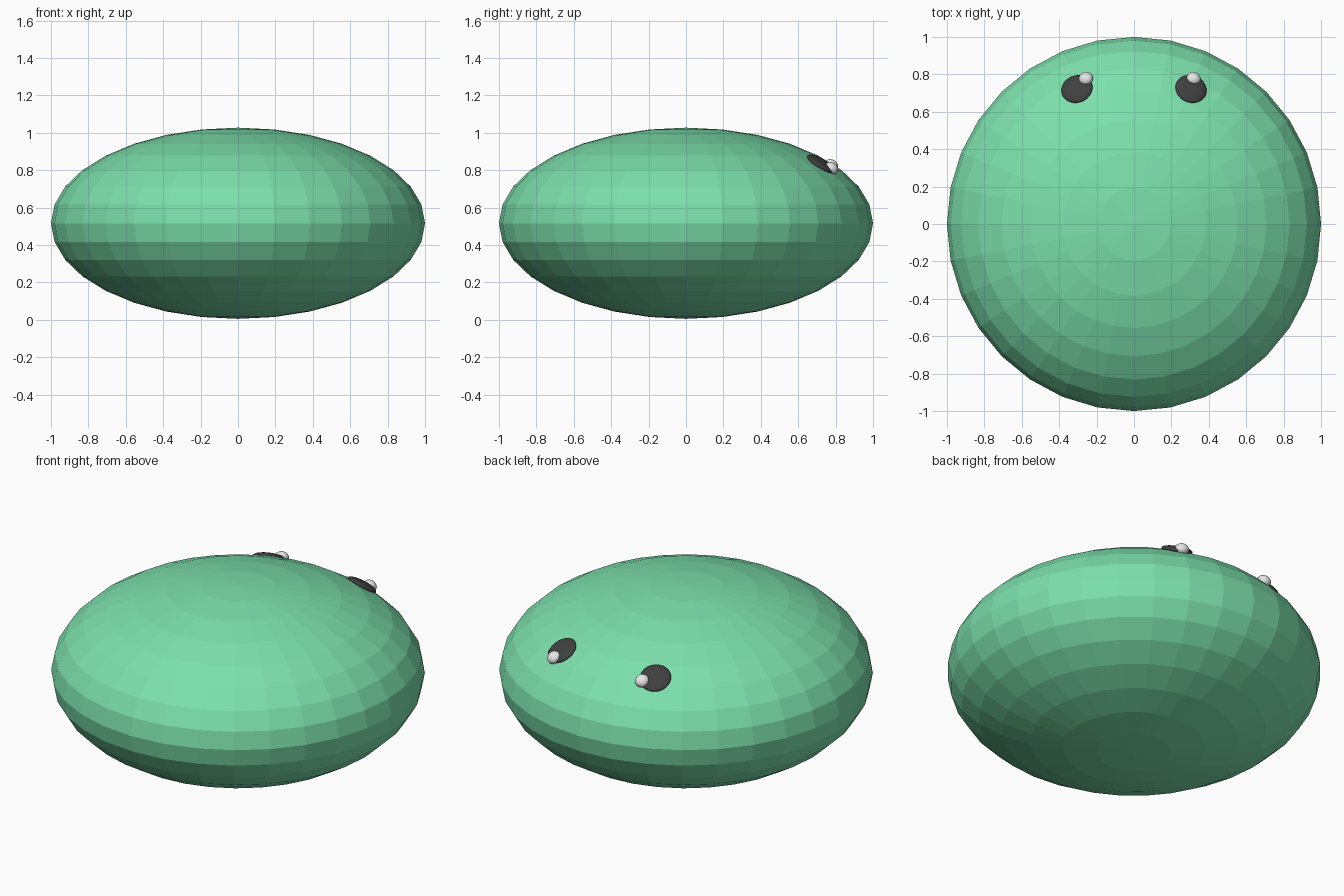
import bpy
from mathutils import Vector

if "Cube" in bpy.data.objects:
    bpy.data.objects.remove(bpy.data.objects["Cube"], do_unlink=True)

CENTRE, HALF = 0.516, 0.511  # height of the body's middle, half its height


def material(name, colour):
    m = bpy.data.materials.new(name)
    m.use_nodes = True
    m.diffuse_color = (*colour, 1)
    m.node_tree.nodes["Principled BSDF"].inputs["Base Color"].default_value = (*colour, 1)
    return m


def ellipsoid(name, place, size, mat, segments=32, rings=16, normal=None, smooth=False):
    bpy.ops.mesh.primitive_uv_sphere_add(segments=segments, ring_count=rings, radius=1, location=place)
    ob = bpy.context.object
    ob.name = name
    ob.scale = size
    if normal:
        ob.rotation_euler = normal.to_track_quat("Z", "Y").to_euler()
    ob.data.materials.append(mat)
    if smooth:
        bpy.ops.object.shade_smooth()
    return ob


def on_body(x, y, lift=0.0):
    """Point on the upper body surface above x, y, and the normal there."""
    h = (1 - x * x - y * y) ** 0.5
    n = Vector((x, y, h / HALF)).normalized()
    return Vector((x, y, CENTRE + HALF * h)) + n * lift, n


green = material("mint green", (0.2, 0.74, 0.41))
dark = material("charcoal", (0.05, 0.05, 0.05))
white = material("white", (0.8, 0.8, 0.8))

# Flattened faceted body
ellipsoid("body", (0, 0, CENTRE), (1, 1, HALF), green)

# Eyes, with highlights both shifted the same way
for side, x, glint_x in (("left", 0.305, 0.315), ("right", -0.305, -0.255)):
    p, n = on_body(x, 0.722)
    ellipsoid(side + "_eye", p, (0.085, 0.085, 0.022), dark, normal=n, smooth=True)
    p, n = on_body(glint_x, 0.77, 0.014)
    ellipsoid(side + "_eye_highlight", p, (0.038, 0.038, 0.03), white, 24, 12, n, True)
